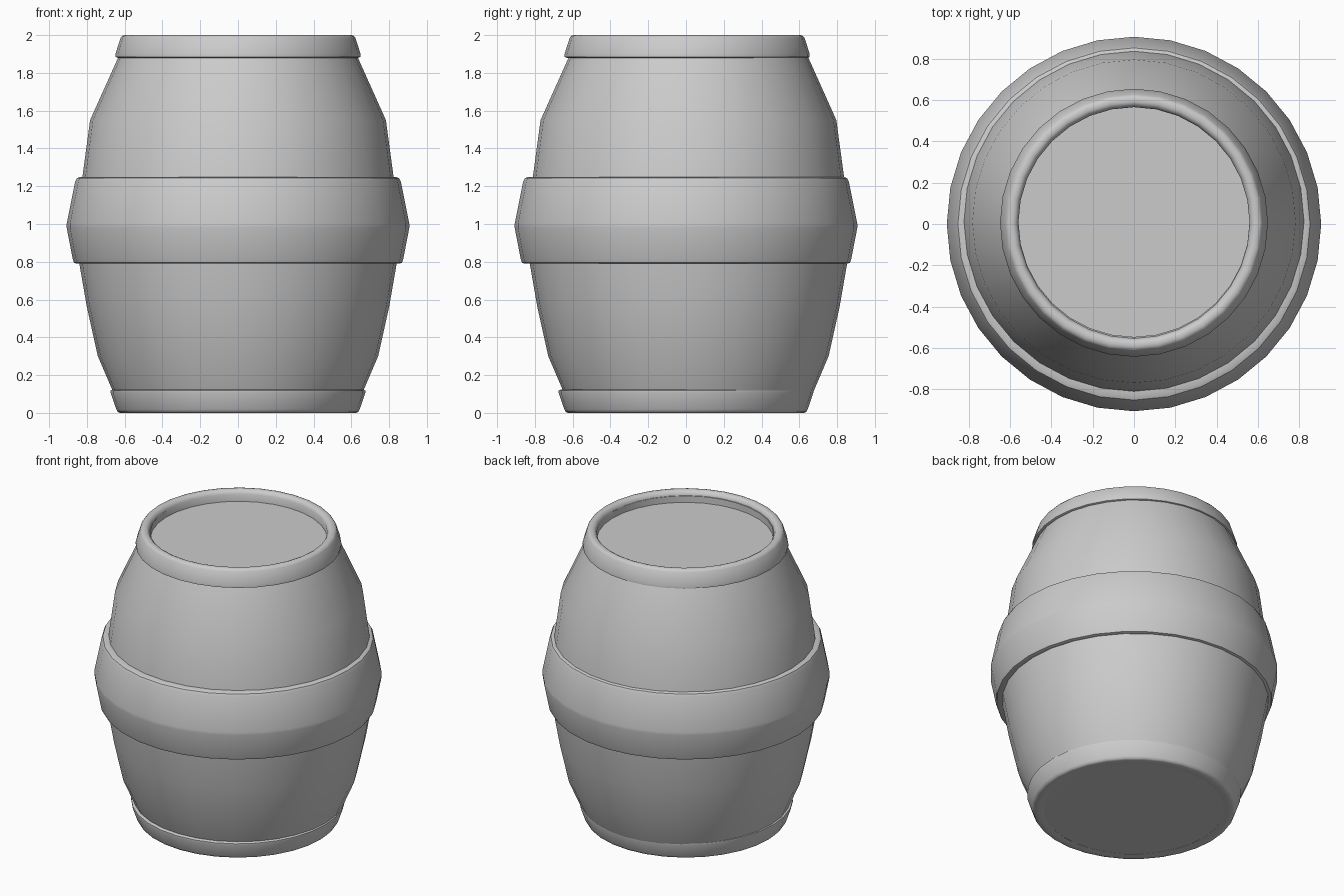
import bpy, bmesh, math

if "Cube" in bpy.data.objects:
    bpy.data.objects.remove(bpy.data.objects["Cube"])

SIDES = 32


def lathe(name, profile, y=0.0, closed=False, caps=False):
    """Revolve (radius, z) points around the z axis."""
    bm = bmesh.new()
    rings = []
    for r, z in profile:
        rings.append([bm.verts.new((r * math.cos(2 * math.pi * i / SIDES),
                                    y + r * math.sin(2 * math.pi * i / SIDES), z))
                      for i in range(SIDES)])
    pairs = list(zip(rings, rings[1:]))
    if closed:
        pairs.append((rings[-1], rings[0]))
    for a, b in pairs:
        for i in range(SIDES):
            j = (i + 1) % SIDES
            bm.faces.new((a[i], a[j], b[j], b[i]))
    if caps:
        bm.faces.new(rings[0][::-1])
        bm.faces.new(rings[-1])
    bmesh.ops.recalc_face_normals(bm, faces=bm.faces)
    mesh = bpy.data.meshes.new(name)
    bm.to_mesh(mesh)
    bm.free()
    obj = bpy.data.objects.new(name, mesh)
    bpy.context.collection.objects.link(obj)
    bpy.ops.object.select_all(action='DESELECT')
    obj.select_set(True)
    bpy.context.view_layer.objects.active = obj
    bpy.ops.object.shade_smooth_by_angle(angle=math.radians(40))
    return obj


# Bulging staves, with the recessed lid and the flat base, set slightly back
lathe("barrel_body", [
    (0.57, 0.004), (0.612, 0.004), (0.622, 0.015), (0.665, 0.12), (0.742, 0.30),
    (0.80, 0.56), (0.84, 0.79), (0.86, 1.0), (0.825, 1.24), (0.783, 1.55),
    (0.635, 1.88), (0.595, 1.97), (0.56, 1.97), (0.56, 1.925)],
    y=0.013, caps=True)

# Wide hoop around the belly, with rounded rims
lathe("middle_hoop", [
    (0.82, 0.79), (0.853, 0.79), (0.868, 0.795), (0.874, 0.81),
    (0.907, 0.98), (0.907, 1.0),
    (0.862, 1.225), (0.853, 1.243), (0.835, 1.25), (0.80, 1.25)], closed=True)

# Top hoop forming the lip around the lid
lathe("top_hoop", [
    (0.56, 1.91), (0.60, 1.88), (0.638, 1.88), (0.649, 1.885), (0.649, 1.90),
    (0.622, 1.985), (0.613, 1.996), (0.60, 2.0), (0.585, 2.0), (0.572, 1.994),
    (0.56, 1.975)], y=0.006, closed=True)

# Bottom hoop around the foot
lathe("bottom_hoop", [
    (0.57, 0.003), (0.60, 0.0), (0.625, 0.0), (0.637, 0.005), (0.644, 0.018),
    (0.674, 0.105), (0.674, 0.118), (0.662, 0.124), (0.62, 0.124)], closed=True)
